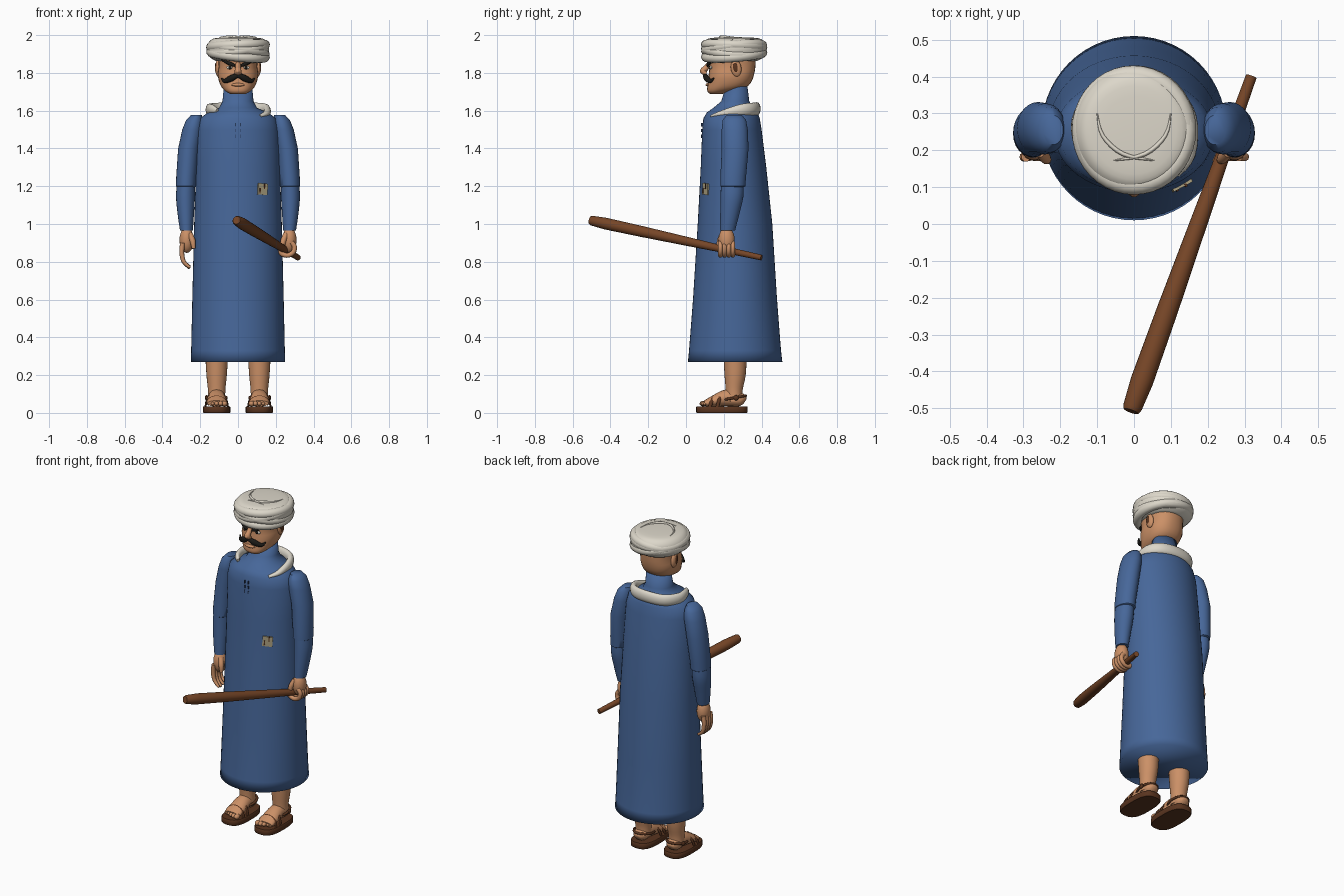
import bpy, bmesh, math
from mathutils import Vector

cube = bpy.data.objects.get("Cube")
if cube:
    bpy.data.objects.remove(cube, do_unlink=True)


def material(name, r, g, b):
    m = bpy.data.materials.new(name)
    m.use_nodes = True
    m.diffuse_color = (r, g, b, 1)
    bsdf = next(n for n in m.node_tree.nodes if n.type == 'BSDF_PRINCIPLED')
    bsdf.inputs["Base Color"].default_value = (r, g, b, 1)
    bsdf.inputs["Roughness"].default_value = 0.8
    return m


BLUE = material("robe blue", .062, .135, .32)
NAVY = material("stitch navy", .02, .04, .1)
WHITE = material("cloth white", .72, .68, .59)
SKIN = material("skin", .6, .28, .135)
WOOD = material("club wood", .18, .06, .02)
LEATHER = material("sandal brown", .1, .035, .014)
BLACK = material("hair black", .012, .011, .009)
PATCH = material("patch beige", .42, .36, .22)


def finish(ob, name, mat, angle=50):
    ob.name = ob.data.name = name
    ob.data.materials.append(mat)
    for p in ob.data.polygons:
        p.use_smooth = True
    ob.data.set_sharp_from_angle(angle=math.radians(angle))
    return ob


def smooth_path(pts, steps):
    """Catmull-Rom resampling of tuples of any length."""
    out = []
    for i in range(len(pts) - 1):
        a, b, c, d = (pts[max(0, min(len(pts) - 1, i + k))] for k in (-1, 0, 1, 2))
        for j in range(steps):
            t = j / steps
            out.append(tuple(q + .5 * t * (r - p + t * (2*p - 5*q + 4*r - s + t * (3*(q - r) + s - p)))
                             for p, q, r, s in zip(a, b, c, d)))
    return out + [pts[-1]]


def sweep(name, mat, pts, n=16, steps=4, ref=None, power=1, angle=50):
    """Skin rings of (x, y, z, half width, half depth); level rings unless ref is given."""
    rows = smooth_path(pts, steps)
    centres = [Vector(r[:3]) for r in rows]
    bm = bmesh.new()
    rings = []
    for i, row in enumerate(rows):
        u, v = Vector((1, 0, 0)), Vector((0, 1, 0))
        if ref:
            t = (centres[min(i + 1, len(rows) - 1)] - centres[max(i - 1, 0)]).normalized()
            u = t.cross(Vector(ref)).normalized()
            v = u.cross(t)
        ring = []
        for k in range(n):
            a = math.tau * k / n
            c, s = math.cos(a), math.sin(a)
            c = math.copysign(abs(c) ** power, c)
            s = math.copysign(abs(s) ** power, s)
            ring.append(bm.verts.new(centres[i] + u * row[3] * c + v * row[4] * s))
        rings.append(ring)
    for p, q in zip(rings, rings[1:]):
        for k in range(n):
            bm.faces.new((p[k], p[(k + 1) % n], q[(k + 1) % n], q[k]))
    bm.faces.new(rings[0])
    bm.faces.new(rings[-1])
    bmesh.ops.recalc_face_normals(bm, faces=bm.faces)
    me = bpy.data.meshes.new(name)
    bm.to_mesh(me)
    bm.free()
    ob = bpy.data.objects.new(name, me)
    bpy.context.collection.objects.link(ob)
    return finish(ob, name, mat, angle)


def blob(name, mat, loc, size, rot=(0, 0, 0)):
    bpy.ops.mesh.primitive_uv_sphere_add(segments=20, ring_count=12, radius=1, location=loc, rotation=rot)
    ob = bpy.context.object
    ob.scale = size
    return finish(ob, name, mat)


def plate(name, mat, loc, size, rot=(0, 0, 0)):
    bpy.ops.mesh.primitive_cube_add(size=1, location=loc, rotation=rot)
    ob = bpy.context.object
    ob.scale = size
    return finish(ob, name, mat, 30)


def hoop(name, mat, loc, major, minor, rot, scale=(1, 1, 1)):
    bpy.ops.mesh.primitive_torus_add(location=loc, rotation=rot, major_radius=major, minor_radius=minor,
                                     major_segments=40, minor_segments=12)
    ob = bpy.context.object
    ob.scale = scale
    return finish(ob, name, mat)


def rings_y(rows):
    """(z, half width, front y, back y) to sweep rings."""
    return [(0, (f + b) / 2, z, w, (b - f) / 2) for z, w, f, b in rows]


UP, SIDE = (0, 0, 1), (0, 1, 0)

# Robe with its high neck
sweep("robe", BLUE, rings_y([
    (.27, .25, .01, .51), (.33, .248, .016, .503), (.6, .242, .037, .482), (1, .232, .062, .457),
    (1.3, .222, .078, .425), (1.5, .215, .086, .4), (1.56, .2, .092, .39), (1.59, .16, .11, .38),
    (1.615, .1, .145, .355), (1.65, .082, .187, .335), (1.73, .075, .21, .325)]),
    n=56, steps=1, angle=180)

# Chest stitches and the mended patch
for z in (1.465, 1.495, 1.525):
    for x in (-.012, .012):
        plate("chest_stitch", NAVY, (x, .085, z), (.004, .009, .018))
plate("patch", PATCH, (.13, .104, 1.185), (.058, .009, .06), (0, .08, .5))
for d in (-.014, .01):
    plate("patch_weave", LEATHER, (.13 + d, .1 + d / 2, 1.19 + d), (.006, .009, .03), (0, .08, .5))

# Scarf around the back of the neck
sweep("scarf", WHITE, [
    (.115, .135, 1.57, .01, .008), (.15, .19, 1.585, .017, .016), (.15, .29, 1.603, .02, .031),
    (.1, .355, 1.608, .02, .034), (0, .375, 1.61, .02, .035), (-.1, .355, 1.608, .02, .034),
    (-.15, .28, 1.605, .02, .033), (-.14, .2, 1.608, .016, .026), (-.11, .16, 1.6, .008, .012)], ref=UP)

# Head
sweep("head", SKIN, rings_y([
    (1.688, .04, .128, .19), (1.7, .062, .114, .23), (1.72, .084, .112, .31), (1.75, .099, .118, .345),
    (1.79, .107, .12, .36), (1.83, .102, .124, .367), (1.88, .104, .12, .37), (1.92, .1, .12, .37)]),
    n=32, steps=2, power=.85)
sweep("nose", SKIN, [(0, .125, 1.85, .012, .012), (0, .105, 1.825, .015, .015),
                     (0, .09, 1.81, .018, .016), (0, .105, 1.795, .02, .012)], ref=SIDE)
blob("nose_tip", SKIN, (0, .087, 1.808), (.014, .014, .012))
blob("lower_lip", SKIN, (0, .116, 1.737), (.035, .012, .009))
sweep("moustache", BLACK, [
    (-.088, .148, 1.772, .003, .003), (-.07, .128, 1.757, .01, .011), (-.035, .108, 1.772, .014, .017),
    (0, .102, 1.786, .012, .012), (.035, .108, 1.772, .014, .017), (.07, .128, 1.757, .01, .011),
    (.088, .148, 1.772, .003, .003)], ref=UP)

# Turban: core, wrapped rolls and crossing folds on top
sweep("turban", WHITE, [(0, .255, z, r, r * 1.04) for z, r in (
    (1.862, .115), (1.88, .145), (1.91, .163), (1.945, .163), (1.972, .146), (1.985, .115), (1.989, .03))],
    n=40, steps=3)
for z, tilt, turn in ((1.897, .08, .1), (1.918, -.07, .14), (1.93, .1, -.12), (1.942, -.05, -.05)):
    hoop("turban_wrap", WHITE, (0, .255, z), .143, .026, (tilt, turn, 0), (1, 1.04, 1))
for s in (1, -1):
    sweep("turban_fold", WHITE, [
        (-.1 * s, .3, 1.984, .002, .003), (-.085 * s, .24, 1.987, .005, .006),
        (-.03 * s, .19, 1.99, .006, .009), (.055 * s, .172, 1.985, .002, .003)], n=10, ref=UP)

for s, side in ((1, "left_"), (-1, "right_")):
    # Face features
    blob(side + "ear", SKIN, (.106 * s, .265, 1.825), (.015, .028, .045), (.15, 0, 0))
    blob(side + "ear_hollow", LEATHER, (.118 * s, .262, 1.828), (.005, .013, .025), (.15, 0, 0))
    blob(side + "eye", WHITE, (.043 * s, .132, 1.828), (.018, .008, .009))
    blob(side + "pupil", BLACK, (.042 * s, .126, 1.828), (.009, .006, .009))
    sweep(side + "brow", BLACK, [
        (.016 * s, .115, 1.838, .006, .007), (.045 * s, .12, 1.85, .008, .01),
        (.085 * s, .15, 1.867, .004, .004)], n=10, ref=UP)

    # Sleeves
    sweep(side + "upper_sleeve", BLUE, [(x * s, y, z, a, b) for x, y, z, a, b in (
        (.275, .248, 1.195, .047, .058), (.275, .248, 1.2, .053, .066), (.273, .25, 1.25, .054, .068),
        (.26, .26, 1.4, .057, .071), (.24, .258, 1.5, .055, .069), (.23, .256, 1.55, .045, .062),
        (.22, .255, 1.578, .028, .04))], n=28, steps=1)
    sweep(side + "lower_sleeve", BLUE, [(x * s, y, z, a, b) for x, y, z, a, b in (
        (.275, .245, 1.22, .048, .06), (.278, .243, 1.14, .05, .06), (.276, .23, 1.04, .042, .049),
        (.273, .22, .965, .034, .04))], n=24)

    # Palm and thumb
    blob(side + "palm", SKIN, (.272 * s, .215, .915), (.038, .043, .068))
    sweep(side + "thumb", SKIN, [(.255 * s, .195, .945, .016, .016), (.24 * s, .178, .91, .015, .015),
                                 (.235 * s, .172, .87, .01, .01)], n=10, ref=SIDE)

    # Legs, feet and toes
    x = .113 * s
    sweep(side + "leg", SKIN, [(x, .26, .3, .06, .062), (x, .26, .2, .054, .056),
                               (x, .255, .12, .046, .045), (x, .255, .06, .046, .045)], n=24)
    sweep(side + "foot", SKIN, [
        (x, .312, .06, .02, .018), (x, .29, .07, .042, .036), (x, .22, .08, .045, .045),
        (x, .14, .06, .052, .028), (x, .1, .05, .05, .016)], n=20, ref=UP)
    for k in range(5):
        r = .015 - .0015 * k
        blob(side + "toe", SKIN, (x + s * (.021 * k - .042), .092 + .004 * k * k / 2, .049), (r, .02, r))

    # Sandals
    sweep(side + "sandal_sole", LEATHER, [(x, .19, z, .073 - i, .136 - i) for z, i in (
        (0, .003), (.004, 0), (.031, 0), (.035, .003))], n=40, steps=1, power=.7)
    for y, top in ((.125, .088), (.165, .104)):
        arc = [math.pi * k / 6 for k in range(7)]
        sweep(side + "sandal_strap", LEATHER, [
            (x + .06 * math.cos(a), y + .02 * math.sin(a), .03 + (top - .03) * math.sin(a), .005, .009)
            for a in arc], n=8, ref=SIDE)
    hoop(side + "ankle_strap", LEATHER, (x, .25, .079), .052, .007, (.18, 0, 0), (1, 1.25, 1))
    blob(side + "strap_buckle", LEATHER, (x + .054 * s, .265, .08), (.008, .014, .014))

# Fingers: left hand curled round the club, right hand hanging loose
for k in range(4):
    y = .182 + .022 * k
    sweep("left_finger", SKIN, [
        (.258 + .042 * math.cos(a), y, .872 + .038 * math.sin(a), .013, .012)
        for a in (.9, .2, -.6, -1.4, -2.2, -3)], n=10, ref=SIDE)
    sweep("right_finger", SKIN, [
        (-.293, y, .9, .013, .013), (-.298, y, .85, .013, .013), (-.287, y, .8, .011, .011),
        (-.255, y - .004, .765 + .005 * abs(k - 1), .007, .007)], n=10, ref=SIDE)

# Club, thick end forward
thick, thin = Vector((-.008, -.508, 1.02)), Vector((.318, .4, .822))
sweep("club", WOOD, [(*thick.lerp(thin, t), r, r) for t, r in (
    (0, .021), (.012, .026), (.09, .031), (.3, .029), (.6, .023), (.85, .017), (1, .015))],
    n=20, steps=1, ref=UP)
